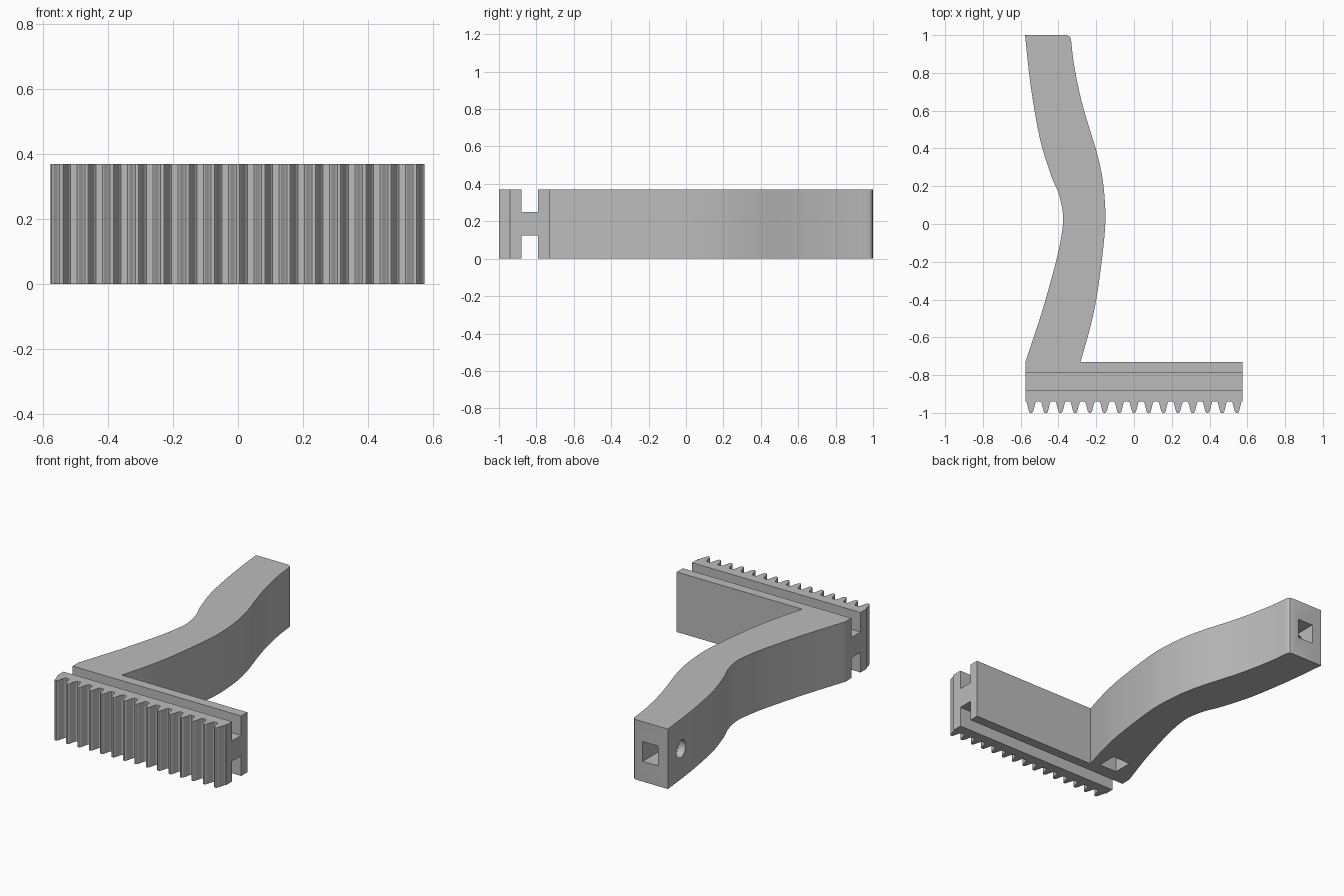
import bpy
import bmesh
from mathutils import Vector
from math import radians

if "Cube" in bpy.data.objects:
    bpy.data.objects.remove(bpy.data.objects["Cube"], do_unlink=True)

H = 0.37          # overall height
HALF = 0.575      # half length of the rack
TEETH = 15

grey = bpy.data.materials.new("plain_grey")
grey.use_nodes = True
grey.diffuse_color = (0.5, 0.5, 0.5, 1)
grey.node_tree.nodes["Principled BSDF"].inputs["Base Color"].default_value = (0.5, 0.5, 0.5, 1)


def extrude(name, outline, z0, z1):
    """Closed outline in plan, extruded from z0 to z1."""
    bm = bmesh.new()
    face = bm.faces.new([bm.verts.new((x, y, z0)) for x, y in outline])
    top = bmesh.ops.extrude_face_region(bm, geom=[face])["geom"]
    bmesh.ops.translate(bm, vec=(0, 0, z1 - z0),
                        verts=[v for v in top if isinstance(v, bmesh.types.BMVert)])
    bmesh.ops.recalc_face_normals(bm, faces=bm.faces)
    mesh = bpy.data.meshes.new(name)
    bm.to_mesh(mesh)
    bm.free()
    mesh.materials.append(grey)
    obj = bpy.data.objects.new(name, mesh)
    bpy.context.collection.objects.link(obj)
    return obj


def box(name, x0, x1, y0, y1, z0, z1):
    return extrude(name, [(x0, y0), (x1, y0), (x1, y1), (x0, y1)], z0, z1)


def activate(obj):
    bpy.ops.object.select_all(action='DESELECT')
    obj.select_set(True)
    bpy.context.view_layer.objects.active = obj


def smooth(obj):
    activate(obj)
    bpy.ops.object.shade_smooth_by_angle(angle=radians(30))


def cut(obj, cutter):
    mod = obj.modifiers.new("cut", 'BOOLEAN')
    mod.operation = 'DIFFERENCE'
    mod.solver = 'EXACT'
    mod.object = cutter
    activate(obj)
    bpy.ops.object.modifier_apply(modifier=mod.name)
    bpy.data.objects.remove(cutter, do_unlink=True)


def spline(points, steps=4):
    """Smooth curve through the points."""
    p = [Vector(q) for q in points]
    p = [2 * p[0] - p[1]] + p + [2 * p[-1] - p[-2]]
    out = []
    for a, b, c, d in zip(p, p[1:], p[2:], p[3:]):
        for i in range(steps):
            t = i / steps
            out.append(0.5 * (2 * b + (c - a) * t + (2 * a - 5 * b + 4 * c - d) * t ** 2
                              + (3 * b - a - 3 * c + d) * t ** 3))
    return out + [p[-2]]


# Toothed front bar: one half tooth, mirrored and repeated
half_tooth = [(-0.029, -0.94), (-0.0235, -0.945), (-0.0205, -0.955), (-0.0135, -0.983),
              (-0.010, -0.995), (-0.005, -1.0)]
tooth = half_tooth + [(-x, y) for x, y in reversed(half_tooth)]
pitch = 0.0778
outline = [(-HALF, -0.88), (-HALF, -0.94)]
for i in range(TEETH):
    cx = (i - (TEETH - 1) / 2) * pitch
    outline += [(cx + x, y) for x, y in tooth]
outline = [(max(-HALF + 0.001 * (k > 1), min(HALF - 0.001, x)), y)
           for k, (x, y) in enumerate(outline)]
outline += [(HALF, -0.94), (HALF, -0.88)]
smooth(extrude("toothed_bar", outline, 0, H))

# Web and back rail leave a groove above and below
box("rack_web", -HALF, HALF, -0.88, -0.79, 0.125, 0.25)
box("back_rail", -HALF, HALF, -0.79, -0.73, 0, H)

# Curved arm
outer = spline([(-0.577, 1), (-0.548, 0.74), (-0.5, 0.46), (-0.44, 0.26), (-0.402, 0.17),
                (-0.38, 0.08), (-0.376, 0), (-0.4, -0.145), (-0.447, -0.325),
                (-0.5, -0.505), (-HALF, -0.73)])
inner = spline([(-0.283, -0.73), (-0.235, -0.56), (-0.2, -0.4), (-0.17, -0.19),
                (-0.152, 0), (-0.155, 0.13), (-0.17, 0.26), (-0.2, 0.39),
                (-0.237, 0.51), (-0.28, 0.66), (-0.317, 0.84), (-0.333, 0.97)])
corner = [(-0.336, 0.985), (-0.344, 0.995), (-0.36, 1)]
arm = extrude("curved_arm", [tuple(v) for v in outer + inner] + corner, 0, H)

# Square socket in the end, square pocket underneath, round hole in the side
cut(arm, box("socket_cutter", -0.51, -0.405, 0.74, 1.1, 0.125, 0.247))
cut(arm, box("pocket_cutter", -0.455, -0.335, -0.705, -0.585, -0.1, 0.247))
bpy.ops.mesh.primitive_cylinder_add(vertices=32, radius=0.053, depth=0.24,
                                    location=(-0.58, 0.85, 0.186), rotation=(0, radians(90), 0))
bpy.context.object.data.materials.append(grey)
cut(arm, bpy.context.object)
smooth(arm)
